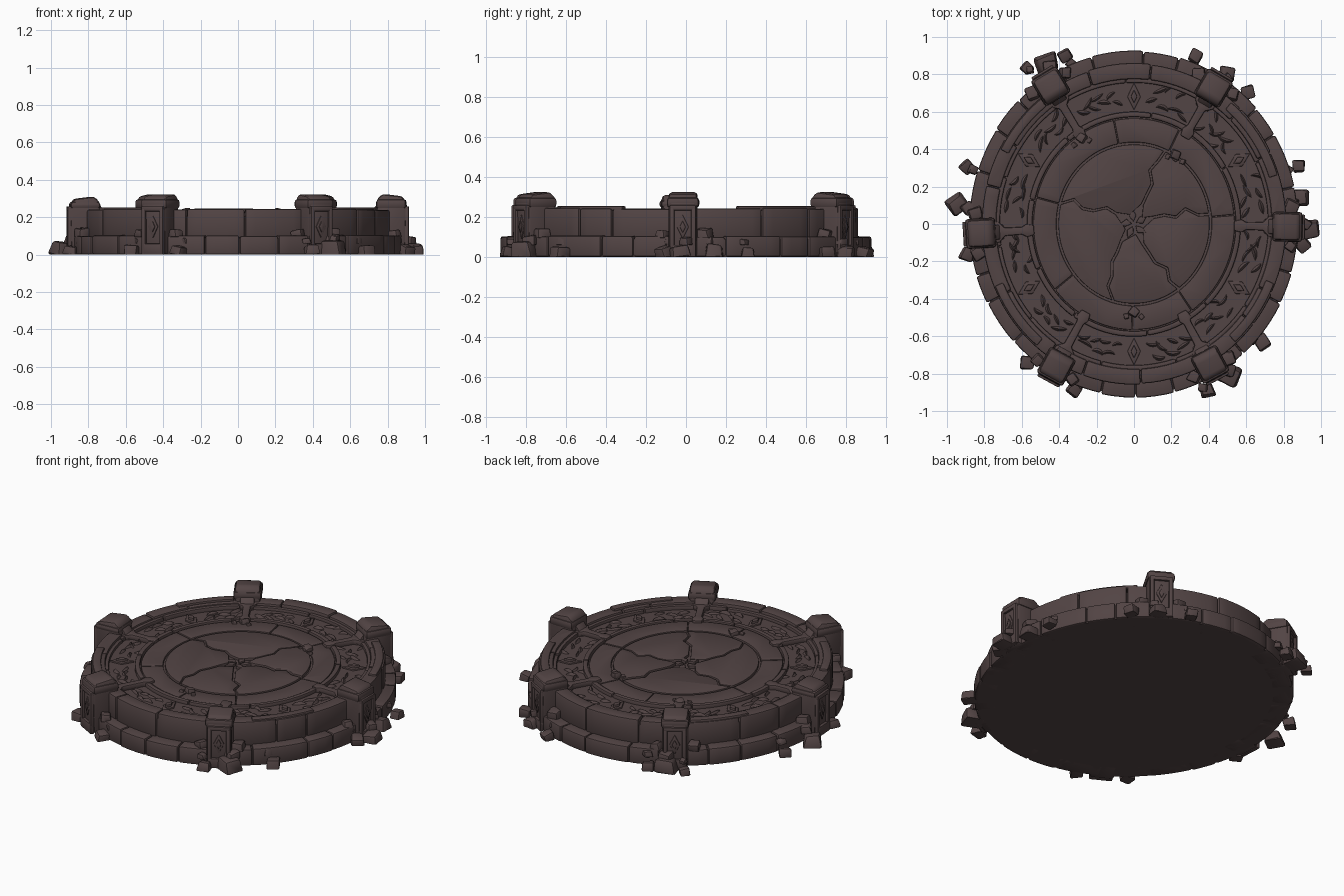
import bpy, bmesh, math, random
from mathutils import Vector, Matrix

if "Cube" in bpy.data.objects:
    bpy.data.objects.remove(bpy.data.objects["Cube"])

random.seed(7)
R = random.uniform
SX = 0.95  # the platform is slightly narrower in x

stone = bpy.data.materials.new("dark_brown_stone")
stone.diffuse_color = (0.085, 0.058, 0.058, 1)
stone.use_nodes = True
stone.node_tree.nodes["Principled BSDF"].inputs["Base Color"].default_value = stone.diffuse_color


def P(r, a, z=0.0):
    return Vector((SX * r * math.cos(a), r * math.sin(a), z))


def finish(bm, name):
    me = bpy.data.meshes.new(name)
    bmesh.ops.recalc_face_normals(bm, faces=bm.faces)
    bm.to_mesh(me)
    bm.free()
    me.materials.append(stone)
    ob = bpy.data.objects.new(name, me)
    bpy.context.collection.objects.link(ob)
    return ob


def bevel(bm, width, seg=2):
    bm.normal_update()
    es = [e for e in bm.edges if len(e.link_faces) == 2 and e.calc_face_angle(0) > 0.5]
    bmesh.ops.bevel(bm, geom=es, offset=width, segments=seg, profile=0.5,
                    affect='EDGES', clamp_overlap=True)


def merge(dst, src, mat=None):
    if mat is not None:
        src.transform(mat)
    tmp = bpy.data.meshes.new("tmp")
    src.to_mesh(tmp)
    src.free()
    dst.from_mesh(tmp)
    bpy.data.meshes.remove(tmp)


def prism(dst, pts, vec, width=0.0, mat=None):
    """Extrude a closed outline along vec, round its edges, add it to dst."""
    bm = bmesh.new()
    a = [bm.verts.new(Vector(p)) for p in pts]
    b = [bm.verts.new(Vector(p) + Vector(vec)) for p in pts]
    bm.faces.new(a[::-1])
    bm.faces.new(b)
    n = len(a)
    for i in range(n):
        bm.faces.new((a[i], a[(i + 1) % n], b[(i + 1) % n], b[i]))
    bmesh.ops.recalc_face_normals(bm, faces=bm.faces)
    if width:
        bevel(bm, width)
    merge(dst, bm, mat)


def arc(r, a0, a1, z=0.0):
    n = max(2, int(abs(a1 - a0) / 0.07) + 1)
    return [P(r, a0 + (a1 - a0) * i / n, z) for i in range(n + 1)]


def block_ring(name, count, r0, r1, z0, z1, gap, width, dr=0.004, dz=0.004):
    bm = bmesh.new()
    step = math.tau / count
    cuts = [(i + R(-0.25, 0.25)) * step for i in range(count)]
    cuts.append(cuts[0] + math.tau)
    for a0, a1 in zip(cuts, cuts[1:]):
        pts = arc(r1 + R(-dr, dr), a0 + gap, a1 - gap, z0) + arc(r0, a1 - gap, a0 + gap, z0)
        prism(bm, pts, (0, 0, z1 - z0 + R(-dz, dz)), width)
    finish(bm, name)


# Solid core behind the masonry
for name, r, z in (("lower_core", 0.912, 0.088), ("upper_core", 0.846, 0.207)):
    bm = bmesh.new()
    prism(bm, arc(r, 0, math.tau)[:-1], (0, 0, z))
    finish(bm, name)

# Masonry rings and floor rings
block_ring("lower_step_blocks", 24, 0.80, 0.926, 0.0, 0.102, 0.003, 0.010)
block_ring("upper_wall_blocks", 17, 0.775, 0.858, 0.09, 0.242, 0.003, 0.010)
block_ring("rim_inner_trim", 11, 0.755, 0.785, 0.19, 0.228, 0.003, 0.007)
block_ring("inner_lip", 9, 0.572, 0.602, 0.19, 0.229, 0.003, 0.008, 0.002, 0.002)
block_ring("floor_ring_plates", 7, 0.437, 0.566, 0.19, 0.221, 0.004, 0.006, 0.001, 0.002)

# Thin raised rim slabs that survive on part of the wall
bm = bmesh.new()
for d0, d1 in ((18, 50), (128, 152), (203, 230), (312, 338)):
    a0, a1 = math.radians(d0), math.radians(d1)
    prism(bm, arc(0.85, a0, a1, 0.23) + arc(0.80, a1, a0, 0.23), (0, 0, 0.023), 0.007)
finish(bm, "rim_slabs")

# Cracked centre disc: each crack wanders outward between two angles (degrees)
cracks = []
for start, end in ((18, 7), (66, 66), (151, 165), (232, 254), (295, 306)):
    path = []
    for i in range(6):
        t = i / 5
        wob = R(-8, 8) * math.sin(math.pi * t)
        path.append((0.115 + 0.31 * t, math.radians(start + (end - start) * t + wob)))
    cracks.append(path)
bm = bmesh.new()
for i, c in enumerate(cracks):
    nxt = cracks[(i + 1) % 5]
    a0, a1 = c[-1][1], nxt[-1][1]
    if a1 < a0:
        a1 += math.tau
    pts = [P(r, a + 0.006 / r, 0.19) for r, a in c]
    pts += arc(0.425, a0 + 0.03, a1 - 0.03, 0.19)
    pts += [P(r, a - 0.006 / r, 0.19) for r, a in nxt[::-1]]
    pts.append(P(0.055, (a0 + a1) / 2, 0.19))
    prism(bm, pts, (0, 0, 0.034 + R(-0.003, 0.002)), 0.005)
finish(bm, "cracked_centre_disc")

# Broken stone in the central pit
bm = bmesh.new()
for k in range(5):
    a = 0.5 + k * math.tau / 5
    q = [P(0.012, a, 0.2), P(0.05, a - 0.45, 0.2), P(0.085, a + R(-0.2, 0.2), 0.2), P(0.05, a + 0.4, 0.2)]
    prism(bm, q, (0, 0, R(0.018, 0.032)), 0.004)
finish(bm, "centre_shards")

# Carved reliefs in the channel: a diamond and curling leaves per panel
bm = bmesh.new()


def leaf(x, y, heading, length, bend, w, h, z=0.205):
    n, rows = 6, []
    for i in range(n + 1):
        t = i / n
        s = max(0.08, math.sin(math.pi * t) ** 0.7 if 0 < t < 1 else 0)
        a = heading + bend * (t - 0.5)
        nx, ny = -math.sin(a) * w * s, math.cos(a) * w * s
        rows.append([bm.verts.new((x + nx, y + ny, z)), bm.verts.new((x, y, z + h * s)),
                     bm.verts.new((x - nx, y - ny, z))])
        x += math.cos(a) * length / n
        y += math.sin(a) * length / n
    for p, q in zip(rows, rows[1:]):
        for j in (0, 1, 2):
            m = (j + 1) % 3
            bm.faces.new((p[j], p[m], q[m], q[j]))


for k in range(6):
    mid = math.radians(30 + 60 * k)
    rc = 0.682
    for s, h in ((1.0, 0.016), (0.5, 0.03)):  # stepped diamond
        q = [P(rc + 0.072 * s, mid, 0.2), P(rc, mid + 0.055 * s, 0.2),
             P(rc - 0.072 * s, mid, 0.2), P(rc, mid - 0.055 * s, 0.2)]
        prism(bm, q, (0, 0, h), 0.004)
    for side in (-1, 1):
        for j in range(7):
            a = mid + side * (0.10 + 0.048 * j)
            p = P(rc + (0.03 if j % 2 else -0.035) + R(-0.012, 0.012), a)
            leaf(p.x, p.y, a + side * (math.pi / 2 + R(-0.8, 0.8)), R(0.06, 0.10),
                 R(-1.8, 1.8), R(0.009, 0.014), R(0.014, 0.021))
finish(bm, "carved_reliefs")


# Rubble: rounded broken stones
def rock(dst, x, y, s, z):
    t = bmesh.new()
    bmesh.ops.create_cube(t, size=2 * s)
    for v in t.verts:
        v.co = Vector([c * R(0.72, 1.08) for c in v.co])
        if v.co.z < 0:
            v.co.xy *= 1.12
    bevel(t, 0.3 * s)
    t.transform(Matrix.Translation((x, y, z + 0.55 * s)) @ Matrix.Rotation(R(0, 6), 4, 'Z')
                @ Matrix.Rotation(R(-0.3, 0.3), 4, 'X') @ Matrix.Diagonal((1, 1, 0.85, 1)))
    for v in t.verts:
        v.co.z = max(v.co.z, z)
    merge(dst, t)


stones = bmesh.new()
ground = [(-0.945, 0.10, .05), (-0.89, 0.30, .036), (-0.89, -0.16, .036),
          (-0.465, 0.855, .056), (-0.37, 0.90, .036), (-0.57, 0.835, .03),
          (0.33, 0.895, .036), (0.50, 0.80, .04), (0.61, 0.705, .036),
          (0.88, 0.31, .034), (0.89, 0.14, .045), (0.945, -0.03, .045), (0.90, -0.11, .038),
          (0.685, -0.63, .038), (0.51, -0.81, .056), (0.39, -0.89, .036),
          (-0.315, -0.885, .036), (-0.57, -0.74, .038)]
for x, y, s in ground:
    rock(stones, x, y, s, 0)
    # smaller companion on the step edge, towards the centre
    rock(stones, x * 0.95 + R(-0.03, 0.03), y * 0.95 + R(-0.03, 0.03), s * 0.65, 0.06)
for x, y in ((-0.28, 0.46), (0.22, 0.37), (0.0, -0.47)):  # pebbles on the floor
    rock(stones, x, y, 0.025, 0.212)
    for i in range(3):
        rock(stones, x + 0.04 * (i - 1), y - 0.025 + R(-0.015, 0.015), 0.014, 0.214)

# Pillars: rounded block, framed front panel with diamond, spoke to the inner lip
side_profile = [(-0.09, 0.0), (0.066, 0.0), (0.072, 0.265), (0.05, 0.312),
                (-0.055, 0.325), (-0.085, 0.30), (-0.095, 0.2)]
pillars = {"right": (0.83, -0.015), "back_right": (0.43, 0.735), "back_left": (-0.45, 0.745),
           "left": (-0.83, -0.05), "front_left": (-0.42, -0.77), "front_right": (0.41, -0.76)}
for nm, (x, y) in pillars.items():
    dz = -0.014 if nm == "left" else 0.0
    M = Matrix.Translation((x, y, 0)) @ Matrix.Rotation(math.atan2(y, x), 4, 'Z')
    hw = 0.072
    bm = bmesh.new()
    prism(bm, [(r, -hw, z + (dz if z > 0.2 else 0)) for r, z in side_profile],
          (0, 2 * hw, 0), 0.016, M)
    # wider cap shoulder
    prism(bm, [(-0.09, -0.08, 0.245), (0.07, -0.08, 0.245), (0.07, 0.08, 0.245),
               (-0.09, 0.08, 0.245)], (0, 0, 0.052 + dz), 0.016, M)
    # panel frame bars and diamond
    for y0, y1, z0, z1 in ((-0.066, -0.042, 0.0, 0.25), (0.042, 0.066, 0.0, 0.25),
                           (-0.066, 0.066, 0.232, 0.258), (-0.066, 0.066, 0.0, 0.06)):
        prism(bm, [(0.06, y0, z0), (0.06, y1, z0), (0.06, y1, z1), (0.06, y0, z1)],
              (0.024, 0, 0), 0.006, M)
    for s, d in ((1.0, 0.015), (0.5, 0.021)):
        prism(bm, [(0.06, 0, 0.15 - 0.06 * s), (0.06, 0.03 * s, 0.15),
                   (0.06, 0, 0.15 + 0.06 * s), (0.06, -0.03 * s, 0.15)], (d, 0, 0), 0.003, M)
    finish(bm, nm + "_pillar")

    bm = bmesh.new()
    L = math.hypot(x, y)
    half = [(-0.07, 0.06), (-0.11, 0.055), (-0.14, 0.022), (0.60 - L, 0.02),
            (0.575 - L, 0.035), (0.535 - L, 0.026)]
    outline = [(r, w, 0.2) for r, w in half] + [(r, -w, 0.2) for r, w in half[::-1]]
    prism(bm, outline, (0, 0, 0.036), 0.007, M)
    # sloped foot behind the pillar
    prism(bm, [(-0.14, -0.04, 0.2), (-0.05, -0.04, 0.2), (-0.05, -0.04, 0.29),
               (-0.09, -0.04, 0.265)], (0, 0.08, 0), 0.008, M)
    finish(bm, nm + "_spoke")
    for side in (-1, 1):  # fallen stones on the step beside the pillar
        p = M @ Vector((0.01, side * 0.105, 0))
        rock(stones, p.x, p.y, R(0.028, 0.038), 0.095)
finish(stones, "rubble_stones")

# Smooth shading with sharp creases kept
for ob in bpy.data.objects:
    ob.select_set(True)
    bpy.context.view_layer.objects.active = ob
bpy.ops.object.shade_smooth_by_angle(angle=math.radians(35))
